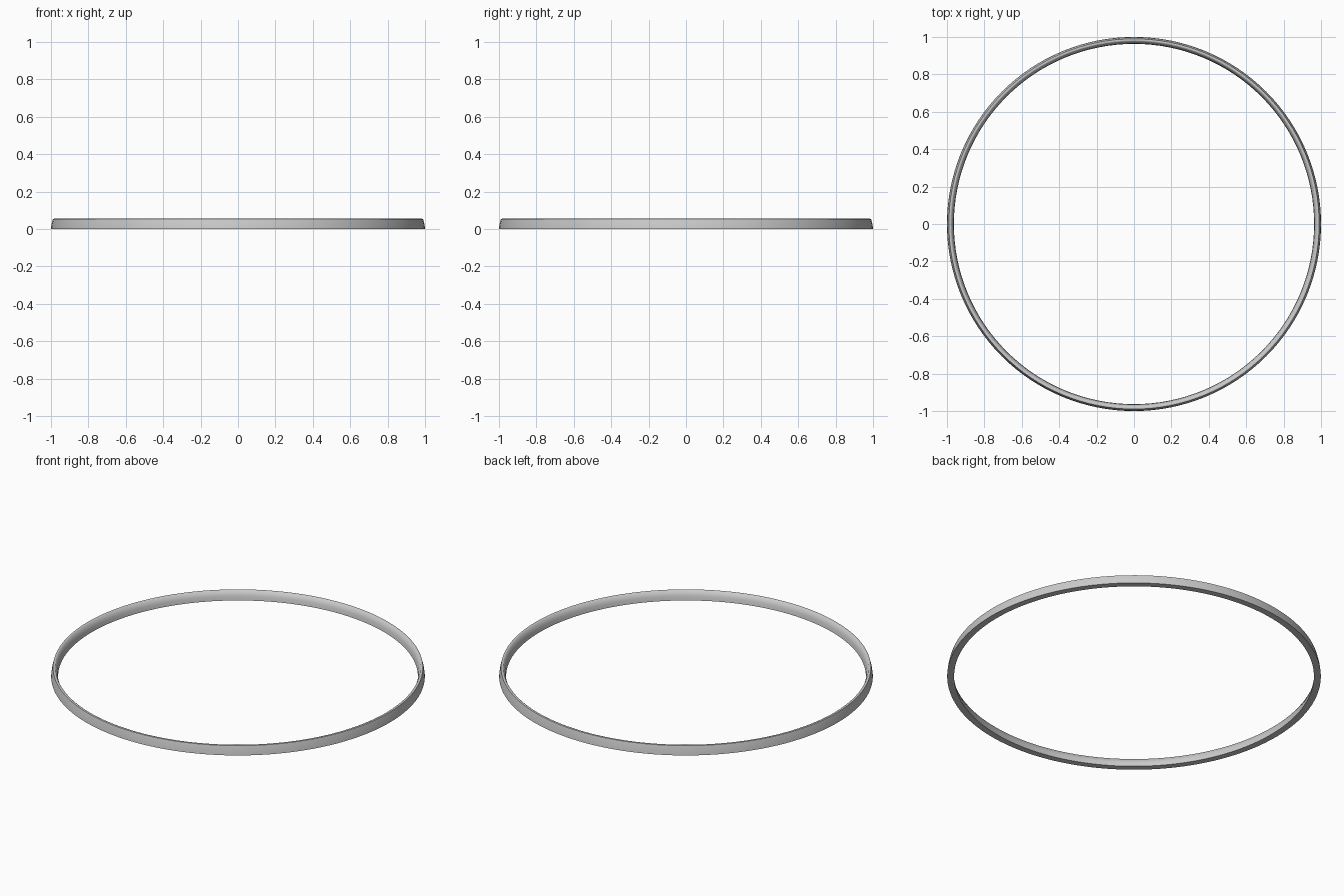
import bpy, bmesh, math

if "Cube" in bpy.data.objects:
    bpy.data.objects.remove(bpy.data.objects["Cube"])

SEGMENTS = 128
# Cross-section as (radius, height): tapered outer wall, crowned top, sloped inner wall, flat base
PROFILE = [(1.0, 0.0), (0.997, 0.025), (0.99, 0.053), (0.983, 0.055),
           (0.976, 0.052), (0.966, 0.025), (0.963, 0.0)]


def lathe(name, profile, segments):
    """Revolve a closed cross-section around z."""
    bm = bmesh.new()
    rings = []
    for i in range(segments):
        a = 2 * math.pi * i / segments
        rings.append([bm.verts.new((r * math.cos(a), r * math.sin(a), z)) for r, z in profile])
    n = len(profile)
    for i in range(segments):
        a, b = rings[i], rings[(i + 1) % segments]
        for j in range(n):
            k = (j + 1) % n
            bm.faces.new((a[j], b[j], b[k], a[k]))
    bmesh.ops.recalc_face_normals(bm, faces=bm.faces)
    mesh = bpy.data.meshes.new(name)
    bm.to_mesh(mesh)
    bm.free()
    obj = bpy.data.objects.new(name, mesh)
    bpy.context.collection.objects.link(obj)
    return obj


# Thin round ring
ring = lathe("ring_band", PROFILE, SEGMENTS)
bpy.context.view_layer.objects.active = ring
ring.select_set(True)
bpy.ops.object.shade_smooth_by_angle(angle=math.radians(50))
